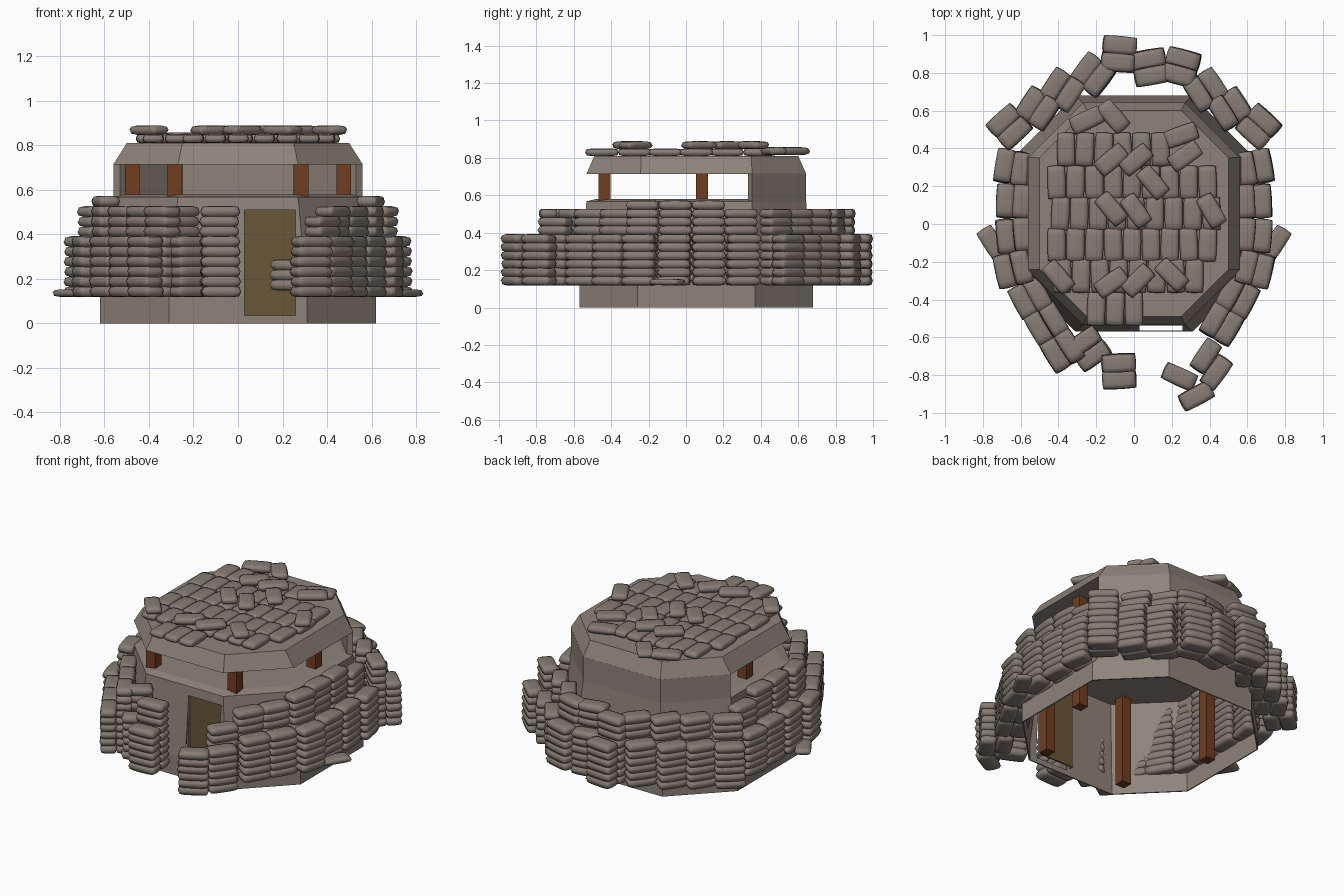
import bpy, bmesh, math, random
from mathutils import Matrix

if "Cube" in bpy.data.objects:
    bpy.data.objects.remove(bpy.data.objects["Cube"])

random.seed(4)
CY = 0.055  # centre of the bunker along y


def material(name, rgb):
    m = bpy.data.materials.new(name)
    m.diffuse_color = (*rgb, 1)
    m.use_nodes = True
    m.node_tree.nodes["Principled BSDF"].inputs["Base Color"].default_value = m.diffuse_color
    return m


CONCRETE = material("warm grey concrete", (0.27, 0.23, 0.195))
SACK = material("grey brown sacking", (0.24, 0.205, 0.175))
WOOD = material("rust brown timber", (0.165, 0.047, 0.015))
DOOR = material("olive brown door", (0.14, 0.095, 0.04))


def make(name, verts, faces, mat, smooth=False):
    me = bpy.data.meshes.new(name)
    me.from_pydata(verts, [], faces)
    bm = bmesh.new()
    bm.from_mesh(me)
    if not smooth:
        bmesh.ops.recalc_face_normals(bm, faces=bm.faces)
    for f in bm.faces:
        f.smooth = smooth
    bm.to_mesh(me)
    bm.free()
    me.materials.append(mat)
    ob = bpy.data.objects.new(name, me)
    bpy.context.collection.objects.link(ob)
    return ob


def box(name, x0, x1, y0, y1, z0, z1, mat):
    v = [(x, y, z) for z in (z0, z1) for x, y in ((x0, y0), (x1, y0), (x1, y1), (x0, y1))]
    f = [(3, 2, 1, 0), (4, 5, 6, 7)] + [(i, (i + 1) % 4, (i + 1) % 4 + 4, i + 4) for i in range(4)]
    return make(name, v, f, mat)


def octagon(hx, hy, c, z):
    """Rectangle with cut corners, starting on the right side at the back."""
    p = [(hx, hy - c), (hx - c, hy), (c - hx, hy), (-hx, hy - c),
         (-hx, c - hy), (c - hx, -hy), (hx - c, -hy), (hx, c - hy)]
    return [(x, y + CY, z) for x, y in p]


def loft(name, rings, mat):
    n, k = len(rings[0]), len(rings)
    verts = [p for r in rings for p in r]
    faces = [(a * n + i, a * n + (i + 1) % n, (a + 1) * n + (i + 1) % n, (a + 1) * n + i)
             for a in range(k - 1) for i in range(n)]
    faces += [tuple(range(n))[::-1], tuple(range((k - 1) * n, k * n))]
    return make(name, verts, faces, mat)


# Lower body: thin shell, open below, closed by a deck at the height of the slit
wall = loft("bunker_body", [octagon(.553, .58, .287, .562), octagon(.613, .618, .307, .12),
                            octagon(.613, .618, .307, 0), octagon(.62, .625, .31, 0),
                            octagon(.62, .625, .31, .12), octagon(.56, .5875, .29, .567),
                            octagon(.51, .5375, .27, .58)], CONCRETE)

# Doorway cut, with recessed door and jambs
cutter = box("doorway_cutter", .03, .258, -.7, -.4, .035, .51, CONCRETE)
cutter.hide_render = True
mod = wall.modifiers.new("doorway", 'BOOLEAN')
mod.operation = 'DIFFERENCE'
mod.solver = 'EXACT'
mod.object = cutter
bpy.context.view_layer.objects.active = wall
bpy.ops.object.modifier_apply(modifier="doorway")
bpy.data.objects.remove(cutter)
box("door", .03, .258, -.525, -.516, .035, .51, DOOR)
box("left_door_jamb", .022, .03, -.54, -.516, .035, .51, CONCRETE)
box("right_door_jamb", .258, .266, -.54, -.516, .035, .51, CONCRETE)

# Solid upper wall round the three back sides
outer = octagon(.56, .5875, .29, 0)[:4]
inner = octagon(.53, .5575, .28, 0)[:4]
plan = outer + inner[::-1]
loft("upper_back_wall", [[(x, y, z) for x, y, _ in plan] for z in (.567, .716)], CONCRETE)

# Roof slab with sloping edge
loft("roof", [octagon(.56, .5875, .29, .715), octagon(.5, .545, .25, .81)], CONCRETE)

# Timber posts that hold up the roof
for s, side in ((-1, "left"), (1, "right")):
    for x, y, pos in ((.285, -.435, "front"), (.475, .085, "middle")):
        box(f"{side}_{pos}_post", s * x - .032, s * x + .032, y - .032, y + .032, 0, .716, WOOD)


# Blunt pillow-shaped sandbag template
def pillow(nu=7, nv=6):
    bm = bmesh.new()
    for s in (1, -1):
        grid = []
        for i in range(nu + 1):
            u = math.sin((i / nu - .5) * math.pi)
            row = []
            for j in range(nv + 1):
                v = math.sin((j / nv - .5) * math.pi)
                z = s * (max(0, (1 - u ** 8) * (1 - v ** 8))) ** .36
                row.append(bm.verts.new((u * (1 - .05 * v * v) / 2, v * (1 - .07 * u * u) / 2, z / 2)))
            grid.append(row)
        for i in range(nu):
            for j in range(nv):
                q = [grid[i][j], grid[i + 1][j], grid[i + 1][j + 1], grid[i][j + 1]]
                bm.faces.new(q if s > 0 else q[::-1])
    bmesh.ops.remove_doubles(bm, verts=bm.verts, dist=1e-5)
    bm.verts.index_update()
    v = [x.co.copy() for x in bm.verts]
    f = [[x.index for x in p.verts] for p in bm.faces]
    bm.free()
    return v, f


PV, PF = pillow()


def bags(name, places):
    """places: (x, y, z, angle, height)"""
    verts, faces = [], []
    for x, y, z, a, h in places:
        m = (Matrix.Translation((x, y, z)) @ Matrix.Rotation(math.radians(a), 4, 'Z')
             @ Matrix.Diagonal((.18, .097, h, 1)))
        n = len(verts)
        verts += [m @ p for p in PV]
        faces += [[i + n for i in f] for f in PF]
    return make(name, verts, faces, SACK, True)


def column(x, y, a, n, z0=.12):
    return [(x + random.uniform(-.003, .003), y + random.uniform(-.003, .003),
             z0 + .0225 + .045 * k, a + random.uniform(-1, 1), .05) for k in range(n)]


def double(x, y, a, n_out, n_in):
    """Outer and inner columns side by side, across the bag direction."""
    nx, ny = -math.sin(math.radians(a)), math.cos(math.radians(a))
    s = .045 if nx * x + ny * y > 0 else -.045
    return column(x + nx * s, y + ny * s, a, n_out) + column(x - nx * s, y - ny * s, a, n_in)


# Ring of stacked sandbags: mirrored sides, then front and back
ring = []
for x, y, a, n_out, n_in in ((.38, .71, -57, 6, 9), (.51, .61, -57, 6, 9), (.66, .515, -43, 6, 9),
                             (.64, .30, -80, 6, 9), (.635, .12, 93, 6, 10), (.635, -.06, 85, 6, 10),
                             (.64, -.24, 77, 6, 10), (.55, -.39, 62, 6, 9), (.465, -.53, 60, 6, 9)):
    ring += double(x, y, a, n_out, n_in) + double(-x, y, -a, n_out, n_in)
for x, y, a in ((-.08, .90, -5), (.085, .83, 10), (.25, .83, -15), (-.22, .79, 53),
                (-.38, -.67, -58), (-.24, -.66, 35), (-.08, -.78, 3)):
    ring += double(x, y, a, 6, 9)
ring += column(.38, -.70, 57, 8) + column(.435, -.785, 54, 6)
ring += column(.33, -.91, 28, 6) + column(.24, -.81, -25, 3, .15)
ring += [(s * .75, -.1, .136, s * 57, .034) for s in (1, -1)]
bags("sandbag_ring", ring)

# Roof sandbags: neat lower layer, scattered upper layer
roof = []
for y, x0, n in ((.395, -.36, 6), (.22, -.41, 9), (.055, -.39, 9), (-.11, -.41, 9),
                 (-.275, -.38, 8), (-.45, -.2, 3)):
    roof += [(x0 + .1 * i, y, .83, 90 + random.uniform(-3, 3), .04) for i in range(n)]
for x, y, a in ((-.25, .55, 25), (-.11, .57, -50), (.25, .47, 20), (.27, .36, 35), (-.12, .34, 40),
                (.01, .34, 40), (.1, .22, -50), (-.12, .08, -50), (.01, .07, -55), (.41, .07, -60),
                (-.4, -.28, -50), (-.12, -.31, 35), (.02, -.3, 45), (.2, -.27, -45)):
    low = y > .5 or (x, y) == (.25, .47)
    roof.append((x, y, .836 if low else .868, a, .042))
bags("roof_sandbags", roof)
